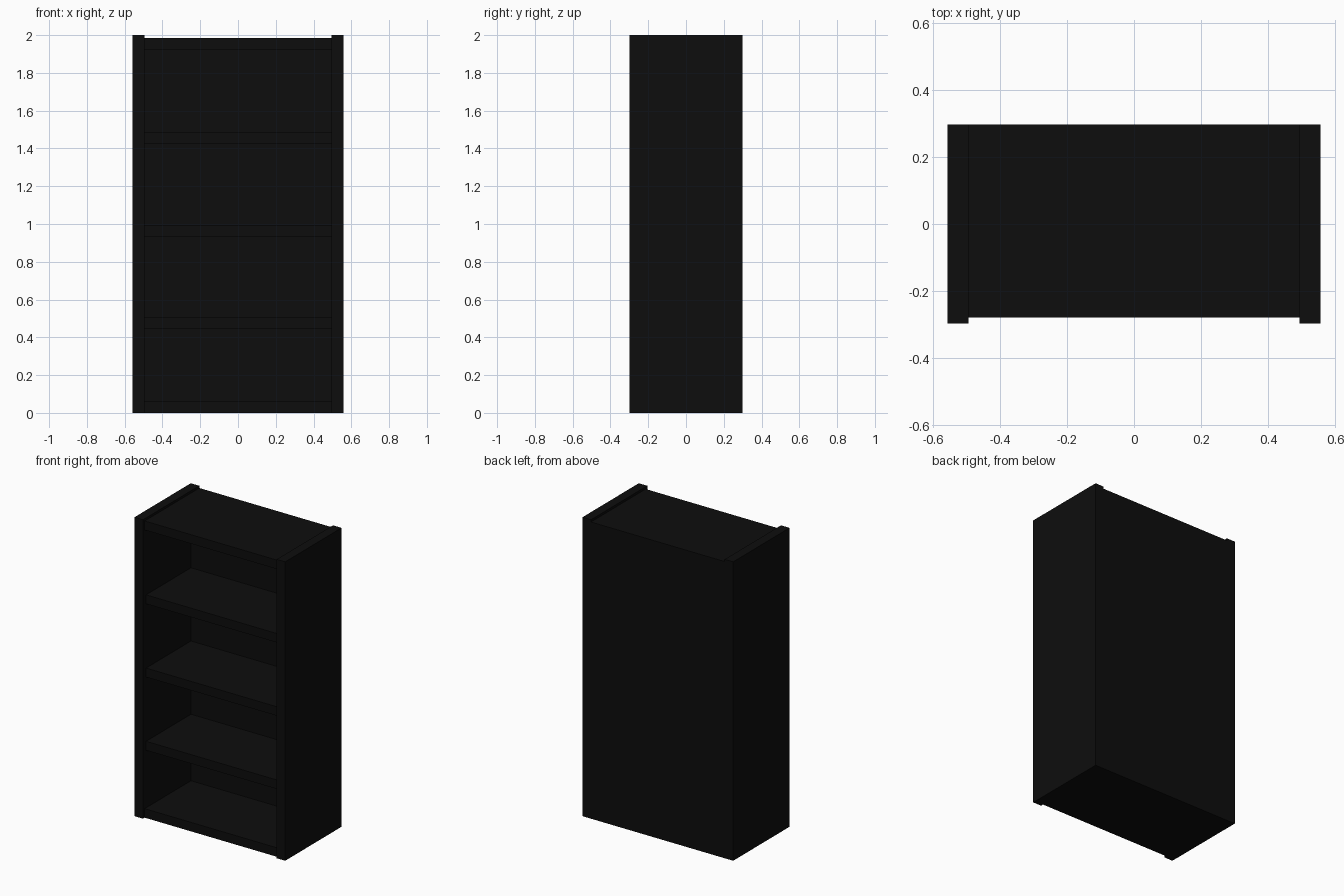
import bpy

if "Cube" in bpy.data.objects:
    bpy.data.objects.remove(bpy.data.objects["Cube"], do_unlink=True)

black = bpy.data.materials.new("black_wood")
black.use_nodes = True
colour = (0.004, 0.004, 0.004, 1)
black.diffuse_color = colour
black.node_tree.nodes["Principled BSDF"].inputs["Base Color"].default_value = colour


def board(name, low, high):
    """Add a box spanning two opposite corners."""
    bpy.ops.mesh.primitive_cube_add(size=1, location=[(a + b) / 2 for a, b in zip(low, high)])
    obj = bpy.context.object
    obj.name = name
    obj.scale = [b - a for a, b in zip(low, high)]
    bpy.ops.object.transform_apply(location=False, rotation=False, scale=True)
    obj.data.materials.append(black)
    return obj


outer, inner = 0.558, 0.495
depth, front = 0.298, -0.28
back_inside = 0.21
top, thick = 1.985, 0.06

# Side panels
board("left_side", (inner, -depth, 0), (outer, depth, 2))
board("right_side", (-outer, -depth, 0), (-inner, depth, 2))

# Back panel between the sides
board("back_panel", (-inner, back_inside, 0), (inner, depth, top))

# Top and base boards
board("top_board", (-inner, front, top - thick), (inner, back_inside, top))
board("base_board", (-inner, front, 0), (inner, back_inside, thick))

# Three inner shelves, set slightly further back
for i in range(3):
    z = 0.505 + i * 0.49
    board(f"shelf_{i + 1}", (-inner, front + 0.015, z - thick), (inner, back_inside, z))
